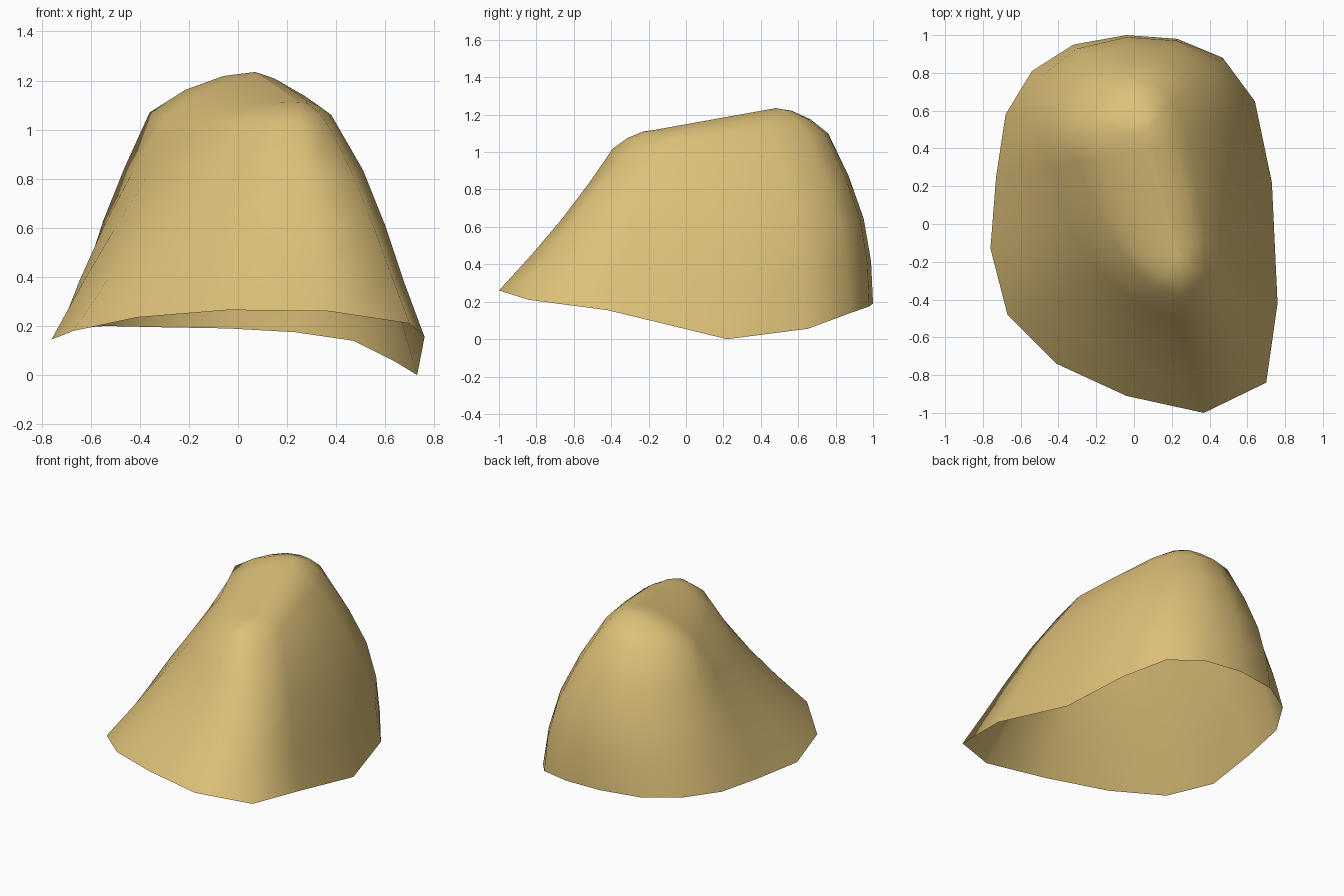
import bpy, bmesh, math
from mathutils import Vector

if "Cube" in bpy.data.objects:
    bpy.data.objects.remove(bpy.data.objects["Cube"])

# Rim, clockwise from the back: x, y, z, outward bulge of the wall above it
rim = [(-.04, 1, .19, .07), (.23, .98, .175, .08), (.47, .88, .14, .09), (.64, .65, .055, .09),
       (.73, .22, 0, .07), (.76, -.42, .155, .05), (.70, -.84, .21, .03), (.37, -1, .26, -.03),
       (-.04, -.91, .265, -.04), (-.41, -.74, .235, -.03), (-.67, -.48, .18, -.01), (-.76, -.13, .145, .02),
       (-.73, .25, .17, .03), (-.68, .58, .19, .03), (-.54, .81, .20, .04), (-.32, .95, .195, .06)]
# Shoulder where the wall turns into the crown
shoulder = [(-.02, .76, 1.10), (.11, .74, 1.10), (.21, .65, 1.09), (.28, .47, 1.10),
            (.33, .2, 1.09), (.38, -.08, 1.06), (.38, -.29, 1.0), (.25, -.39, 1.02),
            (.10, -.33, 1.03), (-.03, -.2, 1.03), (-.13, -.05, 1.03), (-.22, .12, 1.03),
            (-.30, .32, 1.05), (-.36, .48, 1.07), (-.27, .61, 1.09), (-.16, .72, 1.10)]
# Slanting ridge along the top
ridge_back, ridge_front = Vector((.07, .48, 1.235)), Vector((.24, -.16, 1.12))


def nearest_on_ridge(p):
    d = ridge_front - ridge_back
    k = (p - ridge_back).dot(d) / d.length_squared
    return ridge_back + d * max(0, min(1, k))


# Wall rings from rim to shoulder; the right side bulges higher up
rings = []
for k in range(5):
    t = k / 4
    ring = []
    for i, ((x, y, z, bulge), s) in enumerate(zip(rim, shoulder)):
        a, b = Vector((x, y, z)), Vector(s)
        out = Vector((a.x - b.x, a.y - b.y, 0)).normalized()
        skew = 1.7 if 4 <= i <= 6 else 1
        ring.append(a.lerp(b, t) + out * bulge * math.sin(math.pi * t ** skew))
    rings.append(ring)

# Crown rings closing onto the ridge
for flat, rise in ((.34, .56), (.7, .9), (1, 1)):
    ring = []
    for s in shoulder:
        a = Vector(s)
        b = nearest_on_ridge(a)
        p = a.lerp(b, flat)
        p.z = a.z + (b.z - a.z) * rise
        ring.append(p)
    rings.append(ring)

# Skin the rings into one open shell
bm = bmesh.new()
loops = [[bm.verts.new(p) for p in ring] for ring in rings]
n = len(rim)
for lo, hi in zip(loops, loops[1:]):
    for i in range(n):
        j = (i + 1) % n
        bm.faces.new((lo[j], lo[i], hi[i], hi[j]))
bmesh.ops.remove_doubles(bm, verts=bm.verts, dist=.002)
bmesh.ops.recalc_face_normals(bm, faces=bm.faces)
if sum(f.normal.z * f.calc_area() for f in bm.faces) < 0:
    bmesh.ops.reverse_faces(bm, faces=bm.faces)
for f in bm.faces:
    f.smooth = True

mesh = bpy.data.meshes.new("domed_shell")
bm.to_mesh(mesh)
bm.free()
shell = bpy.data.objects.new("domed_shell", mesh)
bpy.context.collection.objects.link(shell)

tan = bpy.data.materials.new("tan")
tan.diffuse_color = (.72, .53, .19, 1)
tan.use_nodes = True
tan.node_tree.nodes["Principled BSDF"].inputs["Base Color"].default_value = tan.diffuse_color
mesh.materials.append(tan)
